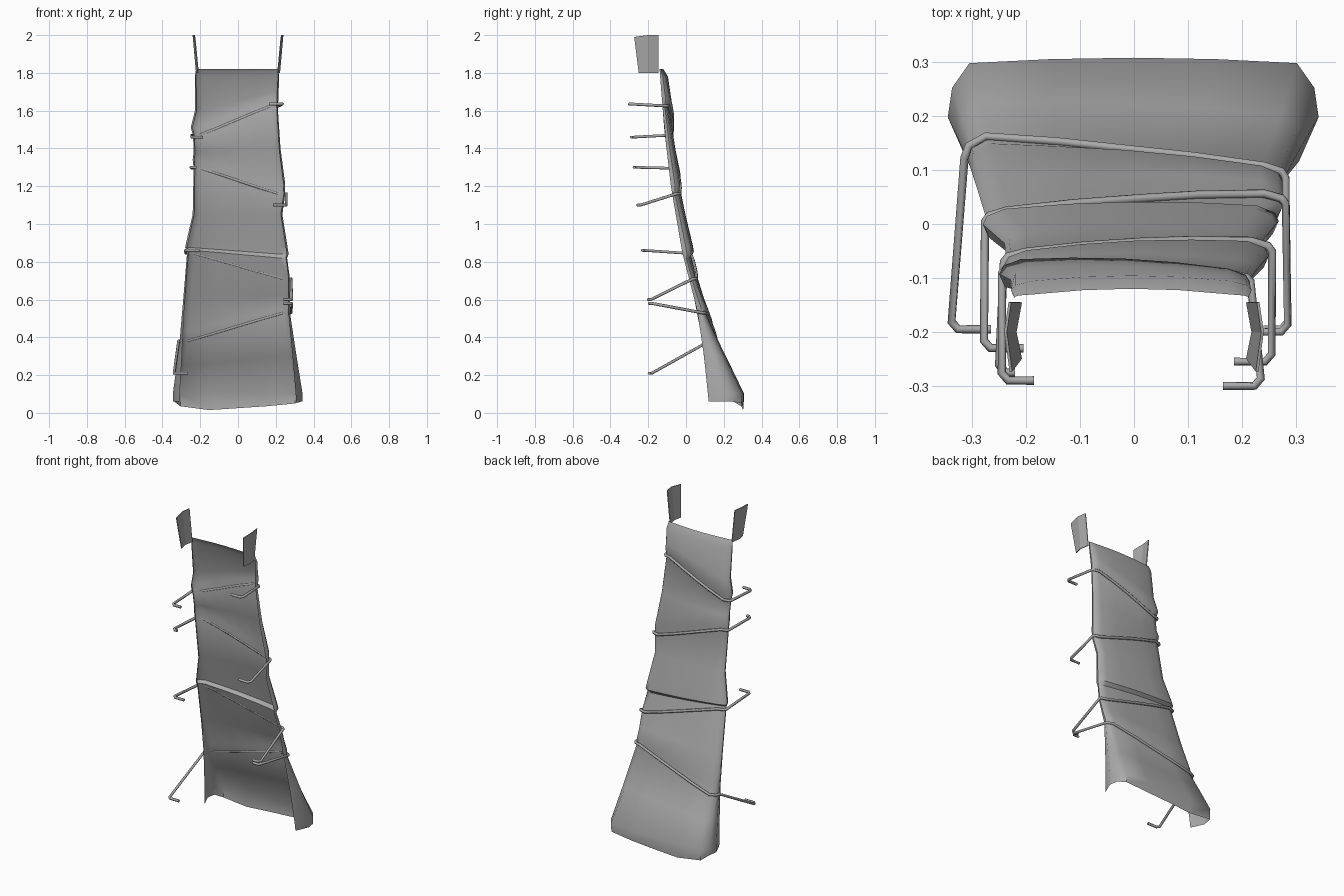
import bpy
import bmesh
from mathutils import Vector

if "Cube" in bpy.data.objects:
    bpy.data.objects.remove(bpy.data.objects["Cube"], do_unlink=True)

grey = bpy.data.materials.new("plain grey")
grey.use_nodes = True
grey.diffuse_color = (0.4, 0.4, 0.4, 1)
grey.node_tree.nodes["Principled BSDF"].inputs["Base Color"].default_value = (0.4, 0.4, 0.4, 1)

# Depth of the cloth back and of its front edges by height
BACK = [(0, .3), (.1, .29), (.25, .215), (.45, .125), (.78, .03), (1.23, -.05), (1.55, -.09), (1.82, -.12)]
FRONT = [(0, .12), (.06, .12), (.35, .09), (.54, .06), (.85, -.02), (1.2, -.08), (1.5, -.115), (1.82, -.14)]


def depth(table, z):
    for (z0, y0), (z1, y1) in zip(table, table[1:]):
        if z <= z1:
            return y0 + (y1 - y0) * (z - z0) / (z1 - z0)
    return table[-1][1]


# Cloth rows: height at -x and +x, half width at -x and +x, bulge
ROWS = [
    (1.82, 1.82, .222, .212, -.01),
    (1.78, 1.78, .228, .218, .01),
    (1.6, 1.7, .228, .215, .015),
    (1.51, 1.665, .25, .215, .02),
    (1.47, 1.625, .238, .21, 0),
    (1.38, 1.4, .235, .225, .005),
    (1.34, 1.21, .24, .25, .015),
    (1.295, 1.16, .235, .25, 0),
    (1.05, 1.05, .24, .235, .005),
    (.9, .88, .275, .262, .015),
    (.875, .84, .28, .268, .015),
    (.86, .82, .27, .26, -.005),
    (.845, .71, .27, .275, 0),
    (.6, .62, .29, .275, .005),
    (.43, .56, .305, .275, .015),
    (.38, .53, .308, .275, 0),
    (.25, .3, .325, .31, .01),
    (.1, .1, .345, .342, .008),
    (.06, .06, .345, .342, 0),
]


def side_points(z, w, bulge, sign):
    """Front edge, side, rounded corner and back corner of one side."""
    yb, yf = depth(BACK, z) + bulge, depth(FRONT, z)
    d = max(yb - yf, .01)
    return [Vector((sign * x, y, z)) for x, y in (
        (w - .2 * d, yf), (w, yf + d * .45), (w - .008, yb - d * .25), (w - .04, yb))]


def section(row):
    zl, zr, wl, wr, bulge = row
    left, right = side_points(zl, wl, bulge, -1), side_points(zr, wr, bulge, 1)
    a, b = left[-1], right[-1]
    middle = []
    for t in (.25, .5, .75):
        p = a.lerp(b, t)
        p.y = depth(BACK, p.z) + bulge + .04 * t * (1 - t)
        middle.append(p)
    return left + middle + right[::-1]


def add_mesh(name, rings, smooth):
    bm = bmesh.new()
    grid = [[bm.verts.new(p) for p in ring] for ring in rings]
    for r, s in zip(grid, grid[1:]):
        for i in range(len(r) - 1):
            bm.faces.new((r[i], s[i], s[i + 1], r[i + 1]))
    bmesh.ops.recalc_face_normals(bm, faces=bm.faces)
    for f in bm.faces:
        f.smooth = smooth
    mesh = bpy.data.meshes.new(name)
    bm.to_mesh(mesh)
    bm.free()
    mesh.materials.append(grey)
    obj = bpy.data.objects.new(name, mesh)
    bpy.context.collection.objects.link(obj)
    return obj


# Draped cloth with a hanging lower hem
rings = [section(r) for r in ROWS]
for p, drop in zip(rings[-1][3:8], (.025, .045, .035, .025, .01)):
    p.z -= drop
cloth = add_mesh("draped_cloth", rings, True)
bpy.context.view_layer.objects.active = cloth
cloth.select_set(True)
bpy.ops.object.shade_smooth_by_angle(angle=.8)

# Upright shoulder tabs
for side, sign in (("right", -1), ("left", 1)):
    lower = [(.21, -.145, 1.8), (.22, -.2, 1.8), (.21, -.25, 1.8)]
    upper = [(.23, -.145, 2), (.238, -.2, 2), (.228, -.274, 1.99)]
    tab = add_mesh(side + "_shoulder_tab",
                   [[(sign * x, y, z) for x, y, z in line] for line in (lower, upper)], False)
    mod = tab.modifiers.new("thickness", "SOLIDIFY")
    mod.thickness = .005
    mod.offset = 0


# Wire straps around the back, each end reaching forward to an inward hook
def strap(name, row, left_hook, right_hook):
    ring = section(ROWS[row])
    out = []
    for p in ring[1:-1]:
        s = 1 if p.x > 0 else -1
        out.append(p + Vector((s * .006 if abs(p.x) > .15 else 0, .006, 0)))
    ends = []
    for (x, y, z, tip), s in ((left_hook, -1), (right_hook, 1)):
        ends.append([(s * tip, y, z), (s * (x - .012), y, z), (s * x, y + .014, z)])
    path = ends[0] + out + ends[1][::-1]
    curve = bpy.data.curves.new(name, "CURVE")
    curve.dimensions = "3D"
    curve.bevel_depth = .008
    curve.bevel_resolution = 1
    curve.use_fill_caps = True
    spline = curve.splines.new("POLY")
    spline.points.add(len(path) - 1)
    for point, co in zip(spline.points, path):
        point.co = (*co, 1)
    curve.materials.append(grey)
    bpy.context.collection.objects.link(bpy.data.objects.new(name, curve))


strap("upper_strap", 4, (.245, -.29, 1.46, .185), (.235, -.3, 1.635, .165))
strap("chest_strap", 7, (.25, -.275, 1.3, .22), (.255, -.255, 1.1, .185))
strap("waist_strap", 12, (.278, -.23, .86, .205), (.285, -.2, .6, .24))
strap("lower_strap", 15, (.338, -.195, .21, .265), (.285, -.195, .58, .24))
